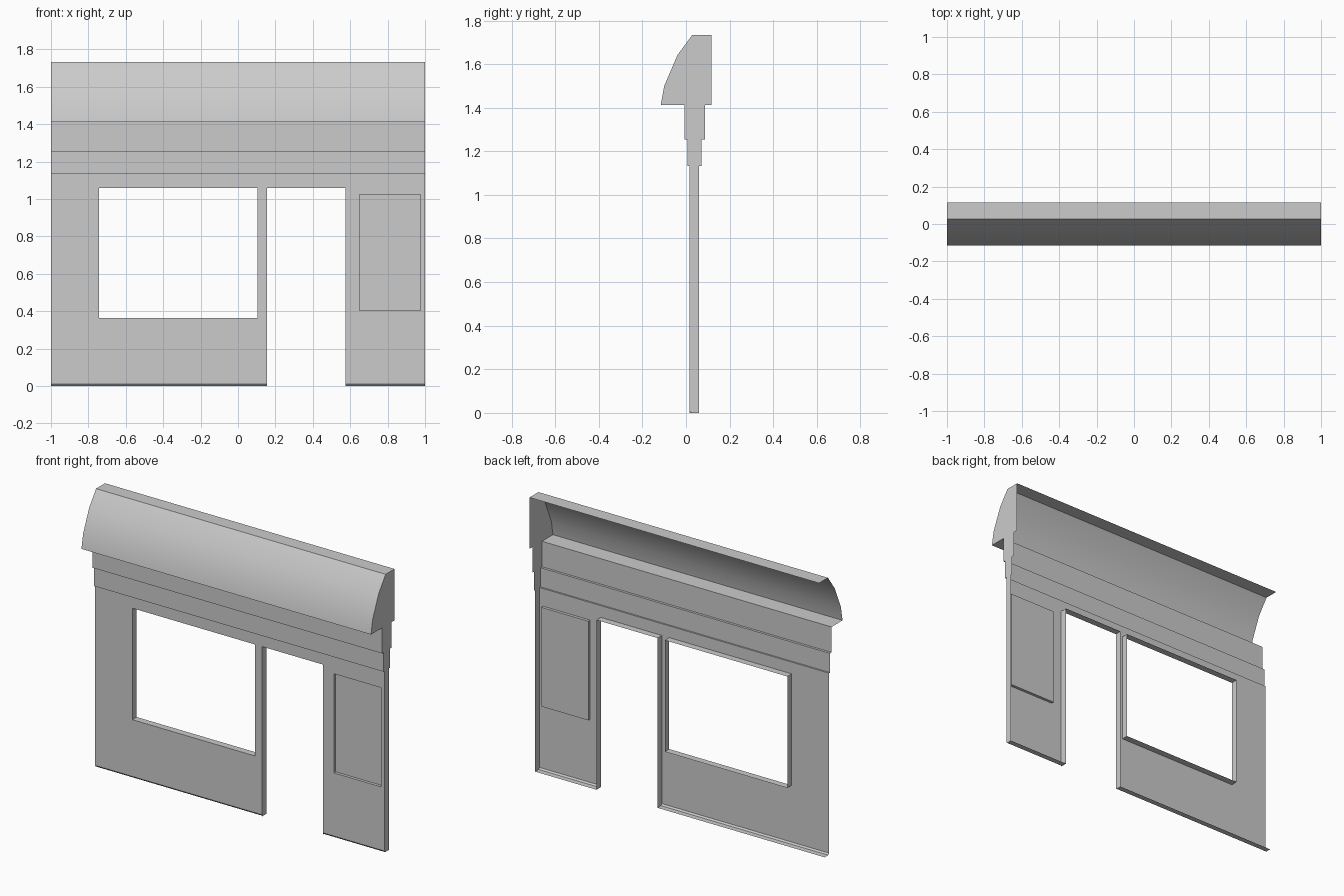
import bpy, bmesh

if "Cube" in bpy.data.objects:
    bpy.data.objects.remove(bpy.data.objects["Cube"])

FRONT, BACK = 0.017, 0.06
WINDOW = (-0.742, 0.104, 0.364, 1.06)   # x0, x1, z0, z1
DOOR = (0.155, 0.576, 0.0, 1.06)
PANEL = (0.65, 0.975, 0.404, 1.023)
BASE_TOP, WALL_TOP = 0.01, 1.133


def make(name, faces, smooth=False):
    """Mesh object from a list of faces, each a list of points."""
    bm = bmesh.new()
    for f in faces:
        bm.faces.new([bm.verts.new(p) for p in f])
    bmesh.ops.remove_doubles(bm, verts=bm.verts, dist=1e-5)
    me = bpy.data.meshes.new(name)
    bm.to_mesh(me)
    bm.free()
    ob = bpy.data.objects.new(name, me)
    bpy.context.collection.objects.link(ob)
    if smooth:
        bpy.context.view_layer.objects.active = ob
        ob.select_set(True)
        bpy.ops.object.shade_smooth_by_angle(angle=0.55)
        ob.select_set(False)
    return ob


def sweep(profile, x0=-1.0, x1=1.0):
    """Strip a (y, z) profile along x."""
    return [[(x0, *a), (x1, *a), (x1, *b), (x0, *b)]
            for a, b in zip(profile, profile[1:])]


def reveal(points, y1):
    """Strip an (x, z) outline from the wall front back to y1."""
    return [[(a[0], FRONT, a[1]), (b[0], FRONT, b[1]), (b[0], y1, b[1]), (a[0], y1, a[1])]
            for a, b in zip(points, points[1:])]


def rect(r, y):
    x0, x1, z0, z1 = r
    return [(x0, y, z0), (x1, y, z0), (x1, y, z1), (x0, y, z1)]


def loop(r):
    x0, x1, z0, z1 = r
    return [(x0, z0), (x1, z0), (x1, z1), (x0, z1), (x0, z0)]


def inside(x, z, r):
    return r[0] < x < r[1] and r[2] < z < r[3]


# Wall front sheet with window, door and panel left open
xs = sorted({-1.0, 1.0, *WINDOW[:2], *DOOR[:2], *PANEL[:2]})
zs = sorted({BASE_TOP, WALL_TOP, *WINDOW[2:], *PANEL[2:]})
cells = []
for x0, x1 in zip(xs, xs[1:]):
    for z0, z1 in zip(zs, zs[1:]):
        mid = ((x0 + x1) / 2, (z0 + z1) / 2)
        if not any(inside(*mid, r) for r in (WINDOW, DOOR, PANEL)):
            cells.append(rect((x0, x1, z0, z1), FRONT))
wall = make("wall_front", cells)
bm = bmesh.new()
bm.from_mesh(wall.data)
bmesh.ops.dissolve_limit(bm, angle_limit=0.01, verts=bm.verts, edges=bm.edges)
bm.to_mesh(wall.data)
bm.free()

# Opening reveals, open towards the back
make("window_reveal", reveal(loop(WINDOW), BACK))
make("door_reveal", reveal(loop(DOOR)[1:], BACK))

# Shallow recessed panel beside the door
make("recessed_panel", reveal(loop(PANEL), 0.035) + [rect(PANEL, 0.035)])

# Bottom ledges with a small front chamfer
base = [(BACK, 0), (FRONT + 0.008, 0), (FRONT, BASE_TOP)]
make("base_ledge", sweep(base, -1, DOOR[0]) + sweep(base, DOOR[1], 1))

# Stepped fascia above the openings
fascia = [(FRONT, WALL_TOP), (0.007, WALL_TOP), (0.007, 1.253),
          (-0.008, 1.253), (-0.008, 1.412)]
make("stepped_fascia", sweep(fascia))

# Curved canopy shell, open at the back
canopy = [(-0.008, 1.412), (-0.116, 1.412), (-0.1, 1.5), (-0.04, 1.64),
          (0.028, 1.733), (0.116, 1.733)]
make("curved_canopy", sweep(canopy), smooth=True)

# End cap on the right side only
back = [(0.116, 1.412), (0.087, 1.412), (0.087, 1.253), (0.07, 1.253),
        (0.07, WALL_TOP), (BACK, WALL_TOP)]
outline = base[::1] + fascia + canopy[1:] + back
make("right_end_cap", [[(1.0, y, z) for y, z in reversed(outline)]])
cap = bpy.data.objects["right_end_cap"].data
if cap.polygons[0].normal.x < 0:
    cap.flip_normals()
